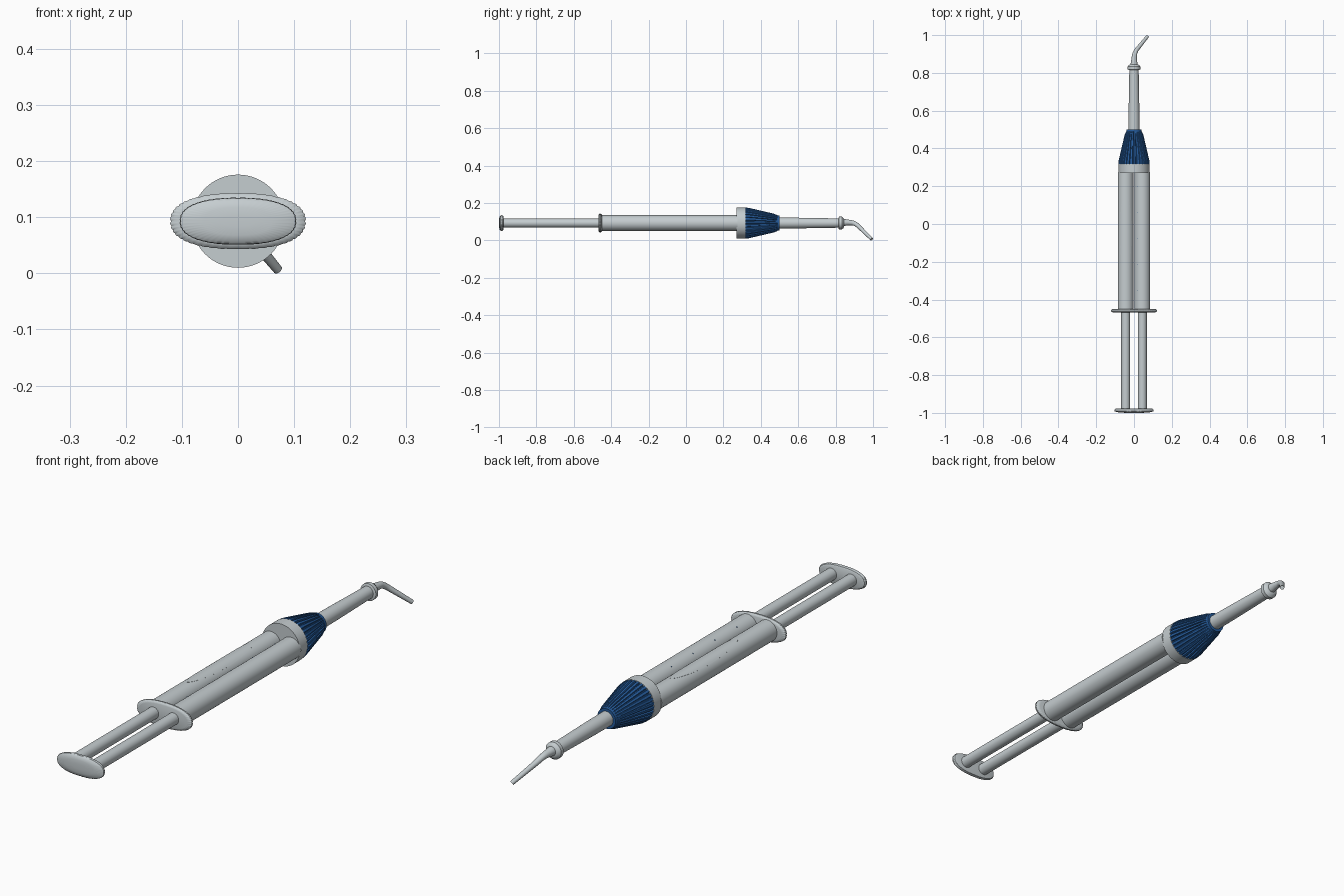
import bpy, bmesh, math
from mathutils import Vector

if "Cube" in bpy.data.objects:
    bpy.data.objects.remove(bpy.data.objects["Cube"])

ZC = 0.093          # height of the long axis
BX = 0.044          # sideways offset of each barrel


def material(name, rgb):
    m = bpy.data.materials.new(name)
    m.diffuse_color = (*rgb, 1)
    m.use_nodes = True
    m.node_tree.nodes["Principled BSDF"].inputs["Base Color"].default_value = m.diffuse_color
    return m


GREY = material("pale grey", (0.56, 0.61, 0.63))
BLUE = material("blue", (0.018, 0.105, 0.33))


def finish(name, bm, mat, angle=35):
    bmesh.ops.recalc_face_normals(bm, faces=bm.faces)
    me = bpy.data.meshes.new(name)
    bm.to_mesh(me)
    bm.free()
    ob = bpy.data.objects.new(name, me)
    bpy.context.collection.objects.link(ob)
    me.materials.append(mat)
    bpy.ops.object.select_all(action='DESELECT')
    ob.select_set(True)
    bpy.context.view_layer.objects.active = ob
    bpy.ops.object.shade_smooth_by_angle(angle=math.radians(angle))
    return ob


def skin(name, rings, mat, angle=35):
    """Skin a list of equal-length rings of points, capping both ends."""
    bm = bmesh.new()
    rs = [[bm.verts.new(p) for p in r] for r in rings]
    n = len(rs[0])
    for a, b in zip(rs, rs[1:]):
        for i in range(n):
            j = (i + 1) % n
            bm.faces.new((a[i], a[j], b[j], b[i]))
    bm.faces.new(rs[0])
    bm.faces.new(rs[-1])
    return finish(name, bm, mat, angle)


def lathe(name, profile, mat, x=0, segs=48):
    """Round part along y from (y, radius) pairs."""
    ang = [2 * math.pi * i / segs for i in range(segs)]
    return skin(name, [[(x + r * math.cos(a), y, ZC + r * math.sin(a)) for a in ang]
                       for y, r in profile], mat)


def oval_plate(name, profile, notch=0.0, segs=144):
    """Rounded oval plate from (y, half width, half height); notch scallops the rim."""
    rings = []
    for y, w, h in profile:
        ring = []
        for i in range(segs):
            a = 2 * math.pi * i / segs
            c, s = math.cos(a), math.sin(a)
            k = 1 - notch * (i % 3 == 0)
            ring.append((k * w * math.copysign(abs(c) ** 0.85, c), y,
                         ZC + k * h * math.copysign(abs(s) ** 0.85, s)))
        rings.append(ring)
    return skin(name, rings, GREY)


# Twin barrels and plunger rods
for side, sx in (("left", -1), ("right", 1)):
    lathe(side + "_barrel", [(-0.455, 0.042), (0.275, 0.042)], GREY, sx * BX)
    lathe(side + "_plunger_rod", [(-0.98, 0.0235), (-0.44, 0.0235)], GREY, sx * BX, 32)

# Finger flange and domed thumb plate
oval_plate("finger_flange", [(-0.469, 0.106, 0.041), (-0.467, 0.115, 0.046),
                             (-0.462, 0.121, 0.05), (-0.456, 0.121, 0.05),
                             (-0.451, 0.115, 0.046), (-0.449, 0.106, 0.041)], 0.015)
oval_plate("thumb_plate", [(-1.0, 0.03, 0.01), (-0.999, 0.06, 0.025), (-0.996, 0.09, 0.036),
                           (-0.991, 0.103, 0.041), (-0.985, 0.104, 0.042),
                           (-0.979, 0.1, 0.04), (-0.976, 0.09, 0.035)], 0.01)

# Collar joining the barrels
lathe("collar", [(0.27, 0.083), (0.318, 0.083)], GREY, segs=64)

# Ribbed locking nut
ribs = 30
nut = []
for y, r, d in ((0.316, 0.079, 0.0), (0.317, 0.0825, 0.005), (0.335, 0.0815, 0.006),
                (0.47, 0.05, 0.005), (0.485, 0.044, 0.003), (0.49, 0.041, 0.0),
                (0.5, 0.04, 0.0)):
    ring = []
    for i in range(ribs * 4):
        a = 2 * math.pi * (i // 4 + (0, 0.55, 0.68, 0.87)[i % 4]) / ribs
        q = r - d * (i % 4 > 1)
        ring.append((q * math.cos(a), y, ZC + q * math.sin(a)))
    nut.append(ring)
skin("locking_nut", nut, BLUE, 25)

# Mixing tube and its end ring
lathe("mixing_tube", [(0.48, 0.0295), (0.6, 0.0285), (0.83, 0.0245)], GREY)
lathe("tube_end_ring", [(0.815, 0.026), (0.818, 0.034), (0.833, 0.034),
                        (0.841, 0.028), (0.846, 0.02)], GREY)

# Bent, tapering tip
ctrl = [Vector(p) for p in ((0, 0.835, ZC + 0.003), (0.001, 0.87, ZC + 0.003),
                            (0.004, 0.9, ZC - 0.002), (0.016, 0.925, 0.073),
                            (0.071, 0.993, 0.0065))]
radii = [0.02, 0.015, 0.0125, 0.011, 0.0085]


def spline(vals, t):
    i = min(int(t), len(vals) - 2)
    u = t - i
    a, b = vals[i], vals[i + 1]
    ma = (b - vals[i - 1]) * 0.5 if i else b - a
    mb = (vals[i + 2] - a) * 0.5 if i + 2 < len(vals) else b - a
    if i == len(vals) - 2:      # straight outer end
        return a + (b - a) * u
    if i == len(vals) - 3:
        mb = (vals[i + 2] - b).normalized() * (b - a).length
    return (a * (2 * u**3 - 3 * u**2 + 1) + ma * (u**3 - 2 * u**2 + u)
            + b * (3 * u**2 - 2 * u**3) + mb * (u**3 - u**2))


steps = 24
path = [spline(ctrl, 4 * k / steps) for k in range(steps + 1)]
tip = []
for k, p in enumerate(path):
    t = 4 * k / steps
    i = min(int(t), 3)
    r = radii[i] + (radii[i + 1] - radii[i]) * (t - i)
    d = (path[min(k + 1, steps)] - path[max(k - 1, 0)]).normalized()
    u = d.cross(Vector((1, 0, 0))).normalized()
    v = d.cross(u)
    tip.append([p + r * (u * math.cos(2 * math.pi * j / 20) + v * math.sin(2 * math.pi * j / 20))
                for j in range(20)])
skin("applicator_tip", tip, GREY, 45)

# Thin oval grip pad wrapped on the left barrel
pad = []
for k in range(1, 40):
    c = math.cos(math.pi * k / 40)
    half = 0.031 * math.sin(math.pi * k / 40)
    row = []
    for r, order in ((0.0428, 1), (0.0412, -1)):
        for j in range(-8, 9):
            a = math.asin(half * order * j / 8 / 0.0428)
            row.append((-BX + r * math.sin(a), -0.05 - 0.21 * c, ZC + r * math.cos(a)))
    pad.append(row)
skin("grip_pad", pad, GREY)

# Small blue dose dots on the right barrel
for n in range(5):
    bm = bmesh.new()
    bmesh.ops.create_uvsphere(bm, u_segments=12, v_segments=6, radius=0.0022)
    bmesh.ops.translate(bm, verts=bm.verts,
                        vec=(0.021, 0.2 - 0.1375 * n, ZC + math.sqrt(0.0415**2 - 0.023**2)))
    finish("dose_dot_%d" % (n + 1), bm, BLUE)
